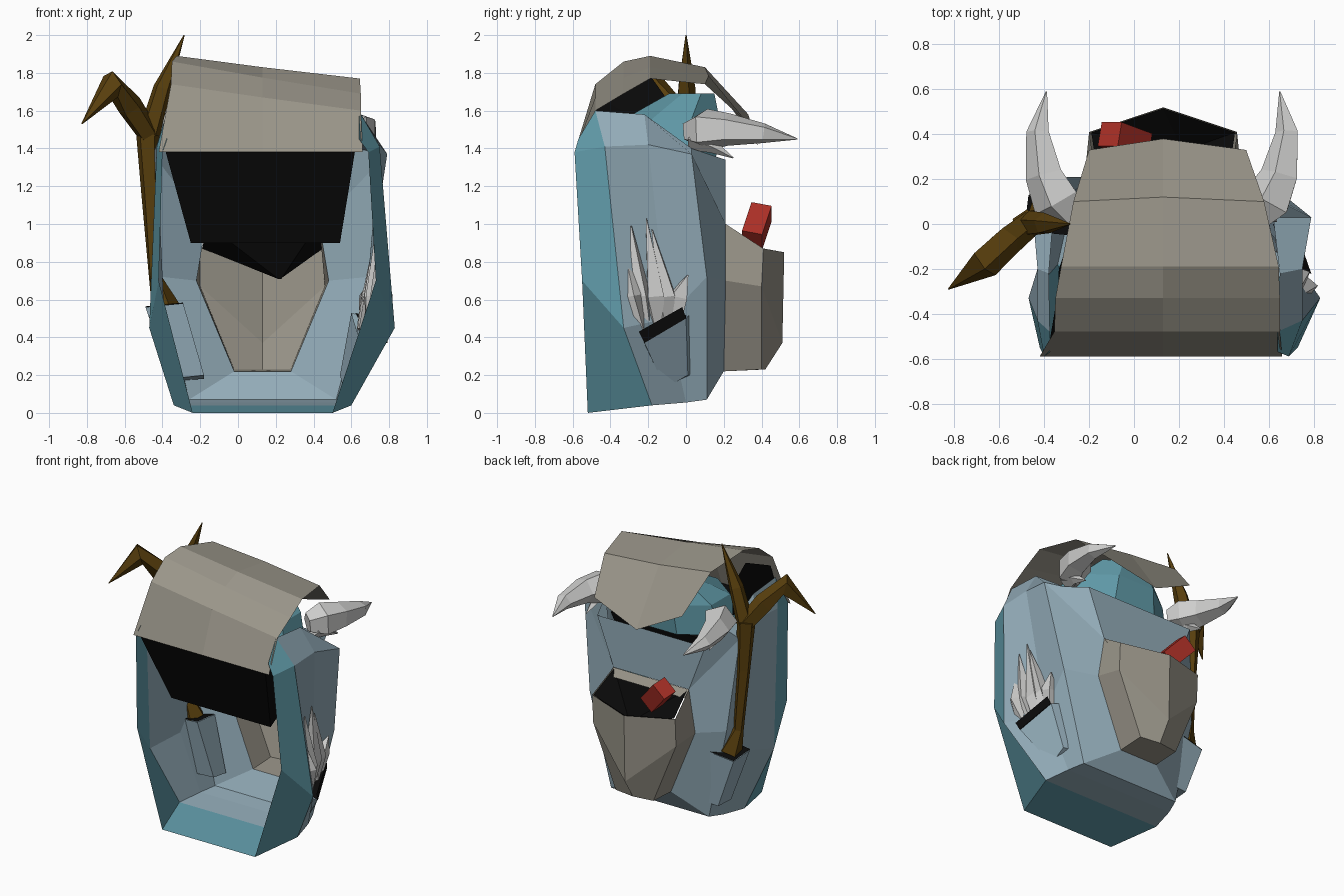
import bpy, bmesh, math
from mathutils import Vector, Matrix

if "Cube" in bpy.data.objects:
    bpy.data.objects.remove(bpy.data.objects["Cube"])

CX = 0.13  # the pack's own mirror plane


def mat(name, r, g, b):
    m = bpy.data.materials.new(name)
    m.diffuse_color = (r, g, b, 1)
    m.use_nodes = True
    m.node_tree.nodes["Principled BSDF"].inputs["Base Color"].default_value = m.diffuse_color
    return m


CLOTH = mat("blue grey cloth", .29, .41, .48)
TEAL = mat("teal trim", .12, .33, .40)
CANVAS = mat("beige grey canvas", .32, .30, .25)
DARK = mat("dark lining", .003, .003, .003)
BONE = mat("bone white", .62, .62, .61)
WOOD = mat("brown wood", .10, .05, .004)
RED = mat("red", .42, .03, .02)


def finish(name, bm, *mats):
    bmesh.ops.recalc_face_normals(bm, faces=bm.faces)
    me = bpy.data.meshes.new(name)
    bm.to_mesh(me)
    bm.free()
    for m in mats:
        me.materials.append(m)
    ob = bpy.data.objects.new(name, me)
    bpy.context.collection.objects.link(ob)
    return ob


def loft(name, rows, *mats, closed=False, caps=(), rule=None):
    """Skin a list of equal-length point rows; caps lists row numbers to fill."""
    bm = bmesh.new()
    vs = [[bm.verts.new(p) for p in r] for r in rows]
    n = len(rows[0])
    for i in range(len(rows) - 1):
        for j in range(n if closed else n - 1):
            k = (j + 1) % n
            f = bm.faces.new((vs[i][j], vs[i][k], vs[i + 1][k], vs[i + 1][j]))
            f.material_index = rule(i) if rule else 0
    for c in caps:
        bm.faces.new(vs[c])
    return finish(name, bm, *mats)


def tube(name, path, m, sides=5):
    """Faceted limb through (x, y, z, radius) points."""
    rows = []
    for i, p in enumerate(path):
        a, b = path[max(i - 1, 0)], path[min(i + 1, len(path) - 1)]
        q = (Vector(b[:3]) - Vector(a[:3])).to_track_quat('Z', 'Y')
        r = max(p[3], .003)
        rows.append([Vector(p[:3]) + q @ Vector((r * math.cos(t), r * math.sin(t), 0))
                     for t in (2 * math.pi * k / sides for k in range(sides))])
    return loft(name, rows, m, closed=True, caps=(0, -1))


def flip(p):
    return (2 * CX - p[0],) + tuple(p[1:])


def squeeze(p):
    """Mirror to the left, where the shell bulges only half as far."""
    d = p[0] - CX
    return (CX - (d if d < .5 else .5 + (d - .5) / 2),) + tuple(p[1:])


def arch(right):
    return right + [squeeze(p) for p in reversed(right)]


# Body shell: U-shaped ribs from the open front to the back, first band is trim
ribs = [
    [(.64, -.57, 1.45), (.69, -.59, 1.38), (.73, -.55, .70), (.50, -.52, 0)],
    [(.64, -.48, 1.60), (.75, -.43, 1.41), (.83, -.33, .45), (.60, -.18, .04)],
    [(.65, -.22, 1.58), (.75, -.20, 1.42), (.67, -.10, .50), (.56, 0, .055)],
    [(.62, .03, 1.40), (.79, .03, 1.37), (.69, .11, .72), (.52, .11, .07)],
    [(.56, .21, 1.34), (.43, .21, 1.0), (.48, .21, .70), (.28, .20, .22)],
]
loft("body_shell", [arch(r) for r in ribs], CLOTH, TEAL,
     rule=lambda i: 1 if i == 0 else 0)
loft("upper_back_panel", [[p, squeeze(p)] for p in ribs[4][:2]], CLOTH)

# Teal collar under the lid
collar = []
for z, rx, y0, y1 in ((1.34, .44, -.40, .18), (1.55, .38, -.36, .20), (1.69, .22, -.10, .16)):
    collar.append([(CX + rx * math.cos(t), (y0 + y1) / 2 + (y1 - y0) / 2 * math.sin(t), z)
                   for t in (math.pi * k / 4 + math.pi / 8 for k in range(8))])
loft("collar", collar, TEAL, closed=True, caps=(-1,))

# Dark lining of the mouth
loft("mouth_lining", [
    [(.62, -.575, 1.39), (.53, .10, 1.33), (-.27, .10, 1.33), (-.385, -.575, 1.39)],
    [(.54, -.40, .90), (.40, 0, .90), (-.14, 0, .90), (-.25, -.40, .90)]],
    DARK, closed=True, caps=(1,))
loft("lid_lining", [[(-.35, -.56, 1.42), (-.345, -.47, 1.68), (-.335, -.2, 1.80)],
                    [(-.35, -.48, 1.42), (-.30, -.1, 1.45), (-.30, -.1, 1.66)]], DARK)

# Lid: draped canvas sheet, higher on the left, pointed at the back
lid = []
for y, xl, xr, zl, zr, tip in ((-.59, -.42, .66, 1.38, 1.38, 0), (-.48, -.355, .65, 1.74, 1.60, 0),
                               (-.33, -.35, .65, 1.86, 1.69, 0), (-.19, -.325, .645, 1.89, 1.77, 0),
                               (.10, -.27, .58, 1.83, 1.74, .02), (.33, -.20, .50, 1.58, 1.53, .05)):
    lid.append([(xl, y, zl), (CX, y + tip, (zl + zr) / 2 - 2.8 * tip * (tip > .03)), (xr, y, zr)])
loft("lid", lid, CANVAS)

# Back pouch with dark opening
rim = [(.43, .21, 1.0), (.46, .41, .87)]
pouch = [rim + [(CX, .52, .85)] + [flip(p) for p in rim[::-1]]]
for a, b, c in (((.48, .21, .70), (.46, .40, .67), (CX, .51, .37)),
                ((.28, .20, .22), (.28, .40, .23), (CX, .42, .23))):
    pouch.append([a, b, c, flip(b), flip(a)])
loft("pouch", pouch, CANVAS, caps=(-1,))
loft("pouch_back_lip", [[(.43, .212, 1.0), (-.17, .212, 1.0)], [(.44, .25, .95), (-.18, .25, .95)]], CANVAS)
mid, deep = Vector((CX, .33, .90)), Vector((.22, .32, .71))
loft("pouch_lining", [[Vector(p).lerp(mid, .03) for p in pouch[0]],
                      [deep + Vector((.01 * math.cos(k), .01 * math.sin(k), 0)) for k in range(5)]],
     DARK, closed=True)

# Red bar leaning out of the pouch
bm = bmesh.new()
bmesh.ops.create_cube(bm, size=1, matrix=Matrix.Translation((-.04, .375, .99))
                      @ Matrix.Rotation(math.radians(-42), 4, 'Y')
                      @ Matrix.Rotation(math.radians(-14), 4, 'X')
                      @ Matrix.Diagonal((.12, .11, .21, 1)))
finish("red_bar", bm, RED)

# Horns and their small lower spikes
for side, f in (("right", lambda p: p), ("left", flip)):
    tube(side + "_horn", [f(p) for p in ((.54, .02, 1.49, .07), (.60, .10, 1.50, .115),
                                         (.655, .22, 1.50, .09), (.685, .41, 1.48, .055),
                                         (.65, .59, 1.45, 0))], BONE)
    tube(side + "_horn_spike", [f(p) for p in ((.58, .03, 1.45, .06), (.62, .14, 1.41, .035),
                                               (.62, .25, 1.35, 0))], BONE, 4)

# Claws in the right pocket, straddling the wall
for i, (x, y0, y1, z) in enumerate(((.76, -.28, -.32, .84), (.73, -.24, -.29, .99),
                                    (.71, -.16, -.21, 1.03), (.70, -.10, -.18, .97),
                                    (.69, -.04, .01, .73))):
    tube(f"claw_{i + 1}", [(x - .03, y0 * .8 - .03, .44, .04), (x, y0, .62, .06),
                           (.735 if z > .8 else .715, y1, z, 0)], BONE, 4)

# Right pocket: dark slot over a cloth pouch
loft("right_pocket_slot", [[(.80, -.25, .43), (.72, -.02, .56)],
                           [(.79, -.22, .37), (.71, 0, .50)],
                           [(.69, -.22, .41), (.62, 0, .53)]], DARK)
loft("right_pocket", [[(.64, -.24, .40), (.785, -.22, .37), (.705, 0, .50), (.60, .03, .53)],
                      [(.56, -.13, .12), (.61, -.11, .13), (.61, .01, .20), (.54, .03, .20)]],
     CLOTH, closed=True, caps=(1,))

# Left pocket holding the branch
mouth = [(-.49, -.03, .56), (-.47, .13, .53), (-.29, .15, .56), (-.29, -.05, .58)]
loft("left_pocket", [mouth, [(-.36, 0, .18), (-.34, .12, .17), (-.18, .12, .18), (-.18, -.02, .20)]],
     CLOTH, closed=True, caps=(1,))
loft("left_pocket_slot", [[Vector(p) + Vector((0, 0, .004)) for p in mouth[:2]],
                          [Vector(p) + Vector((0, 0, .004)) for p in mouth[3:1:-1]]], DARK)

# Forked branch
tube("branch_trunk", [(-.39, .05, .56, .08), (-.44, .03, .72, .035), (-.465, .01, 1.15, .048),
                      (-.48, 0, 1.50, .065)], WOOD)
tube("branch_left_fork", [(-.47, 0, 1.47, .06), (-.57, -.08, 1.62, .07),
                          (-.665, -.17, 1.74, .075), (-.827, -.29, 1.53, 0)], WOOD)
tube("branch_right_fork", [(-.47, 0, 1.48, .06), (-.40, 0, 1.72, .05), (-.285, 0, 2.0, 0)], WOOD)
